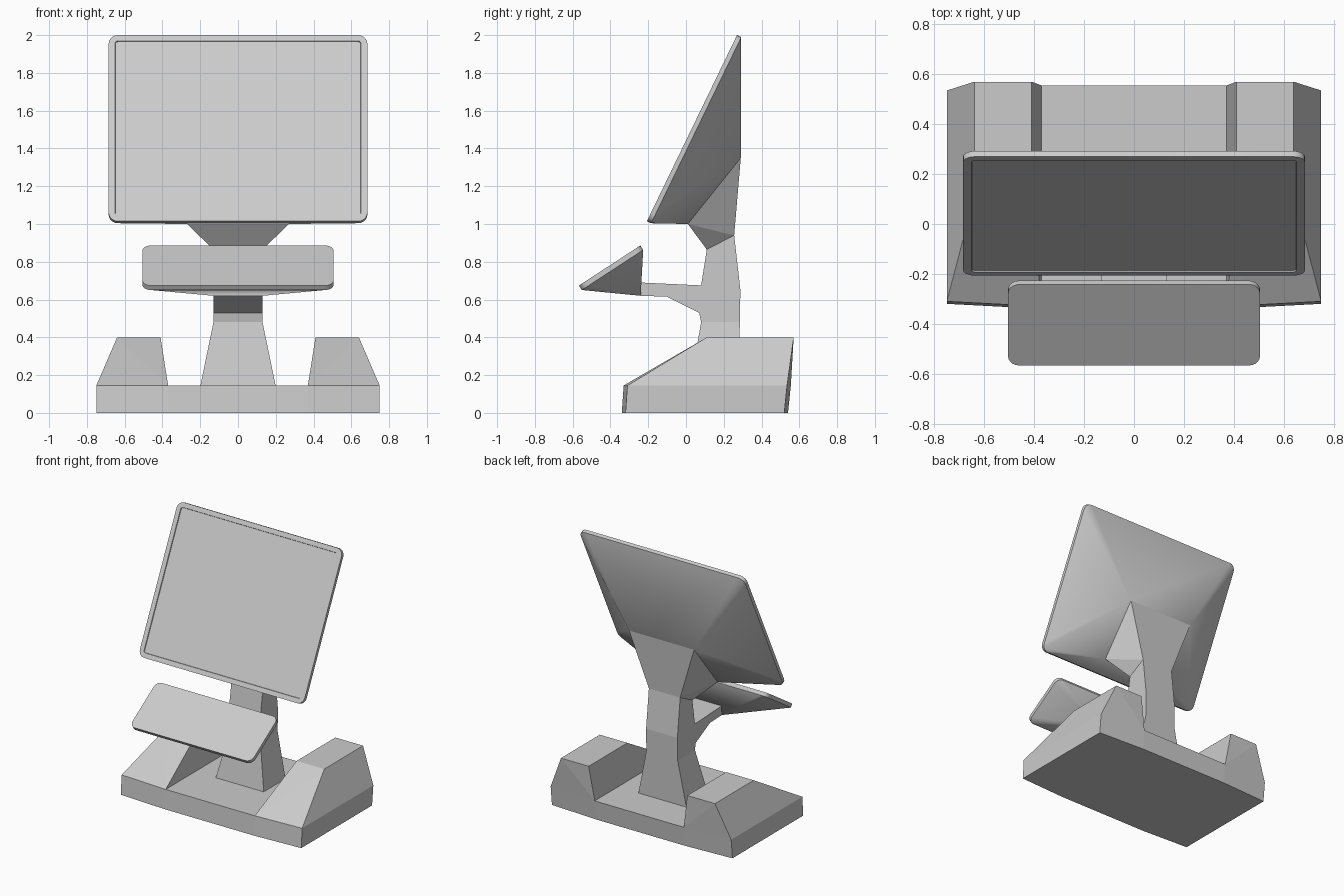
import bpy, bmesh
from math import cos, sin, pi
from mathutils import Vector

if "Cube" in bpy.data.objects:
    bpy.data.objects.remove(bpy.data.objects["Cube"])


def finish(bm, name, smooth=False):
    bmesh.ops.recalc_face_normals(bm, faces=bm.faces)
    mesh = bpy.data.meshes.new(name)
    bm.to_mesh(mesh)
    bm.free()
    obj = bpy.data.objects.new(name, mesh)
    bpy.context.collection.objects.link(obj)
    if smooth:
        bpy.ops.object.select_all(action='DESELECT')
        obj.select_set(True)
        bpy.context.view_layer.objects.active = obj
        bpy.ops.object.shade_smooth_by_angle(angle=0.44)
    return obj


def hull(name, points, smooth=False):
    bm = bmesh.new()
    for p in points:
        bm.verts.new(p)
    res = bmesh.ops.convex_hull(bm, input=bm.verts)
    junk = {g for g in res['geom_interior'] + res['geom_unused']
            if isinstance(g, bmesh.types.BMVert)}
    bmesh.ops.delete(bm, geom=list(junk), context='VERTS')
    bmesh.ops.dissolve_limit(bm, angle_limit=0.01, verts=bm.verts, edges=bm.edges)
    return finish(bm, name, smooth)


def both(points, s=1):
    """Points together with their mirror image in x."""
    return [(k * x, y, z) for x, y, z in points for k in (1, -1)]


def panel(name, half_w, bottom, top, radius, thick, bezel=None):
    """Tilted rounded plate; returns the ring of points on its back."""
    b, t = Vector((0, *bottom)), Vector((0, *top))
    mid, h = (b + t) / 2, (t - b).length / 2
    v = (t - b).normalized()
    n = Vector((1, 0, 0)).cross(v)
    front = []
    for q, (sx, sv) in enumerate(((1, 1), (-1, 1), (-1, -1), (1, -1))):
        for i in range(6):
            a = (q + i / 5) * pi / 2
            front.append(mid + Vector((sx * (half_w - radius) + radius * cos(a), 0, 0))
                         + v * (sv * (h - radius) + radius * sin(a)))
    back = [p - n * thick for p in front]
    bm = bmesh.new()
    fv, bv = [bm.verts.new(p) for p in front], [bm.verts.new(p) for p in back]
    face = bm.faces.new(fv)
    bm.faces.new(bv[::-1])
    for i in range(len(fv)):
        j = (i + 1) % len(fv)
        bm.faces.new((fv[i], bv[i], bv[j], fv[j]))
    if bezel:
        bmesh.ops.recalc_face_normals(bm, faces=bm.faces)
        bmesh.ops.inset_region(bm, faces=[face], thickness=bezel)
        bmesh.ops.inset_region(bm, faces=[face], thickness=0.002, depth=-0.006)
    finish(bm, name, True)
    return [tuple(p) for p in back]


# Base slab with slightly bowed front and back
hull("base_slab", both([
    (.75, -.32, 0), (.37, -.34, 0), (.75, .52, 0), (.37, .54, 0),
    (.75, -.31, .145), (.37, -.33, .145), (.75, .535, .145), (.37, .555, .145)]))

# Raised wedge blocks on both sides of the base
block = [(.75, -.31, .145), (.37, -.33, .145), (.37, .555, .145), (.75, .535, .145),
         (.64, .11, .4), (.41, .11, .4), (.41, .57, .4), (.64, .57, .4)]
for side, k in (("right", 1), ("left", -1)):
    hull("base_block_" + side, [(k * x, y, z) for x, y, z in block])

# Tapered foot of the post
hull("post_foot", both([(.2, .02, .14), (.2, .28, .14), (.13, .08, .48), (.13, .285, .48)]))

# Upper post with forward arm, extruded from its side profile
profile = [(.08, .48), (.07, .53), (-.1, .615), (-.24, .62), (-.265, .71), (-.24, .69),
           (.08, .675), (.11, .865), (.255, .94), (.288, .65), (.285, .48)]
bm = bmesh.new()
face = bm.faces.new([bm.verts.new((-.13, y, z)) for y, z in profile])
ext = bmesh.ops.extrude_face_region(bm, geom=[face])
bmesh.ops.translate(bm, vec=(.26, 0, 0),
                    verts=[g for g in ext['geom'] if isinstance(g, bmesh.types.BMVert)])
finish(bm, "post_and_arm")

# Main screen, its tapered rear housing and the flared neck
rim = panel("main_screen", .685, (-.207, 1.015), (.27, 2.0), .05, .025, bezel=.034)
flare = both([(.27, .01, 1.0), (.27, .29, 1.35)])
hull("main_screen_housing", rim + flare, True)
hull("screen_neck", flare + both([(.13, .11, .865), (.13, .255, .94)]))

# Small front screen and its housing on the arm
rim = panel("small_screen", .505, (-.567, .674), (-.242, .886), .045, .028)
hull("small_screen_housing", rim + both([(.13, -.24, .62), (.13, -.265, .71)]), True)
